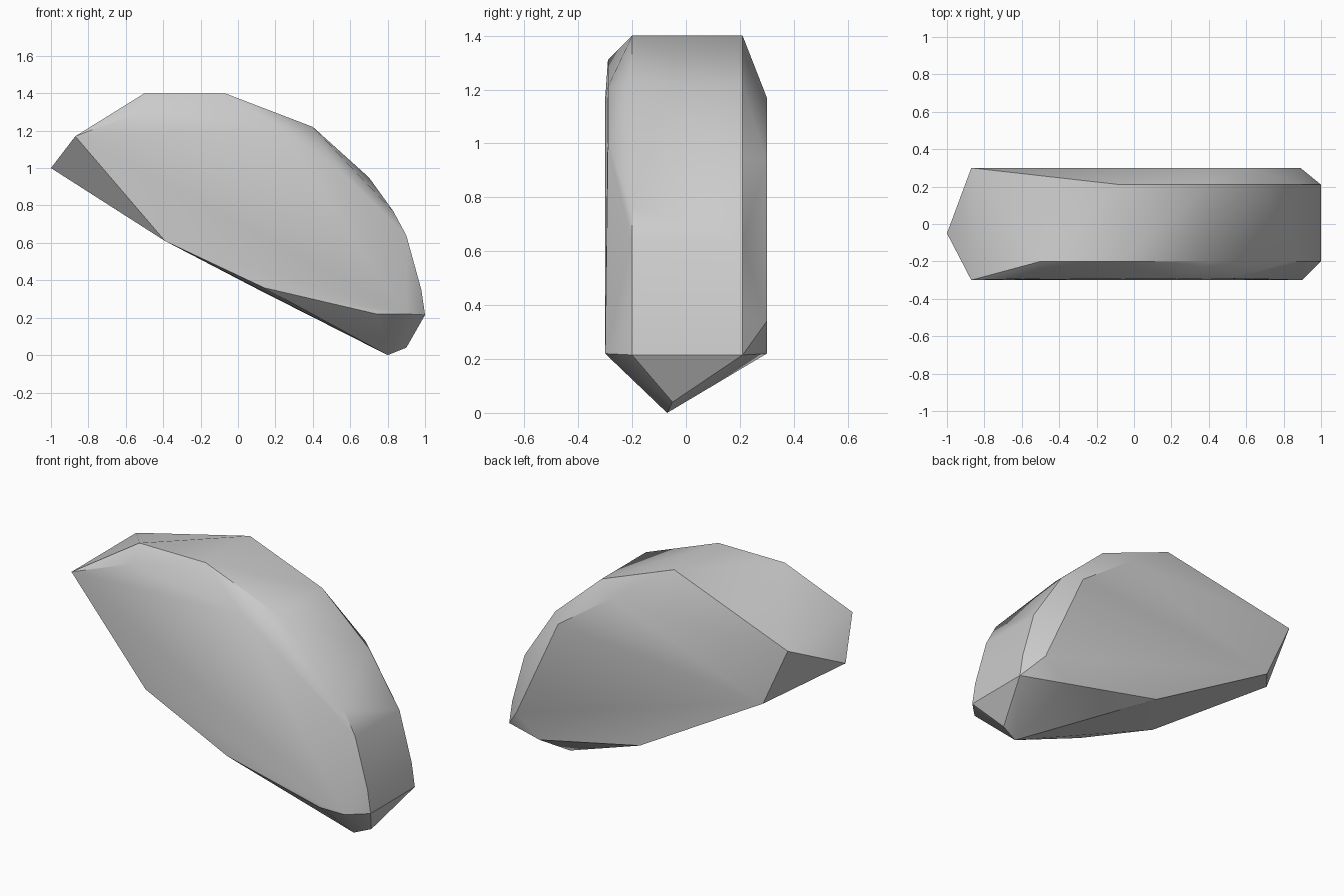
import bpy
import bmesh
import math

default_cube = bpy.data.objects.get("Cube")
if default_cube:
    bpy.data.objects.remove(default_cube, do_unlink=True)


def make_material(name, colour):
    material = bpy.data.materials.new(name)
    material.use_nodes = True
    material.diffuse_color = colour
    shader = material.node_tree.nodes["Principled BSDF"]
    shader.inputs["Base Color"].default_value = colour
    return material


def hull_object(name, outlines, tips, material):
    """Wrap a faceted convex solid around side outlines and single tips."""
    bm = bmesh.new()
    for y, outline in outlines:
        for x, z in outline:
            bm.verts.new((x, y, z))
    for tip in tips:
        bm.verts.new(tip)
    hull = bmesh.ops.convex_hull(bm, input=bm.verts)
    spare = {v for key in ("geom_interior", "geom_unused")
             for v in hull[key] if isinstance(v, bmesh.types.BMVert)}
    bmesh.ops.delete(bm, geom=list(spare), context="VERTS")
    bmesh.ops.recalc_face_normals(bm, faces=bm.faces)

    mesh = bpy.data.meshes.new(name)
    bm.to_mesh(mesh)
    bm.free()
    mesh.materials.append(material)
    obj = bpy.data.objects.new(name, mesh)
    bpy.context.collection.objects.link(obj)
    return obj


# Lower end of the rim, shared by both sides
rim_end = [(0.9, 0.64), (0.98, 0.35), (1, 0.215)]

# Rim edges, where the curved upper band meets the chamfers
front_rim = [(-0.5, 1.4), (-0.07, 1.4), (0.4, 1.22), (0.83, 0.77)] + rim_end
back_rim = [(-0.07, 1.4), (0.4, 1.22), (0.7, 0.95)] + rim_end

# Broad flat sides, the upper front edge leaning slightly inward
front_upper = [(-0.5, 1.31), (0.23, 1.21), (0.53, 1.0)]
front_side = [(-0.87, 1.17), (-0.39, 0.61), (0.14, 0.36),
              (0.74, 0.22), (0.9, 0.22)]
back_side = [(-0.87, 1.17), (0.28, 1.17), (0.62, 0.93), (0.89, 0.34),
             (0.74, 0.22), (0.09, 0.36), (-0.71, 0.82)]

# Pointed ends
end_tips = [(-1, -0.05, 1), (0.9, -0.05, 0.04), (0.8, -0.07, 0)]

stone_grey = make_material("stone grey", (0.6, 0.6, 0.6, 1))
stone = hull_object(
    "stone",
    [(-0.2, front_rim), (0.21, back_rim), (-0.29, front_upper),
     (-0.3, front_side), (0.3, back_side)],
    end_tips, stone_grey)

# Soft shading over shallow facets, crisp edges elsewhere
bpy.ops.object.select_all(action="DESELECT")
stone.select_set(True)
bpy.context.view_layer.objects.active = stone
bpy.ops.object.shade_smooth_by_angle(angle=math.radians(30))
